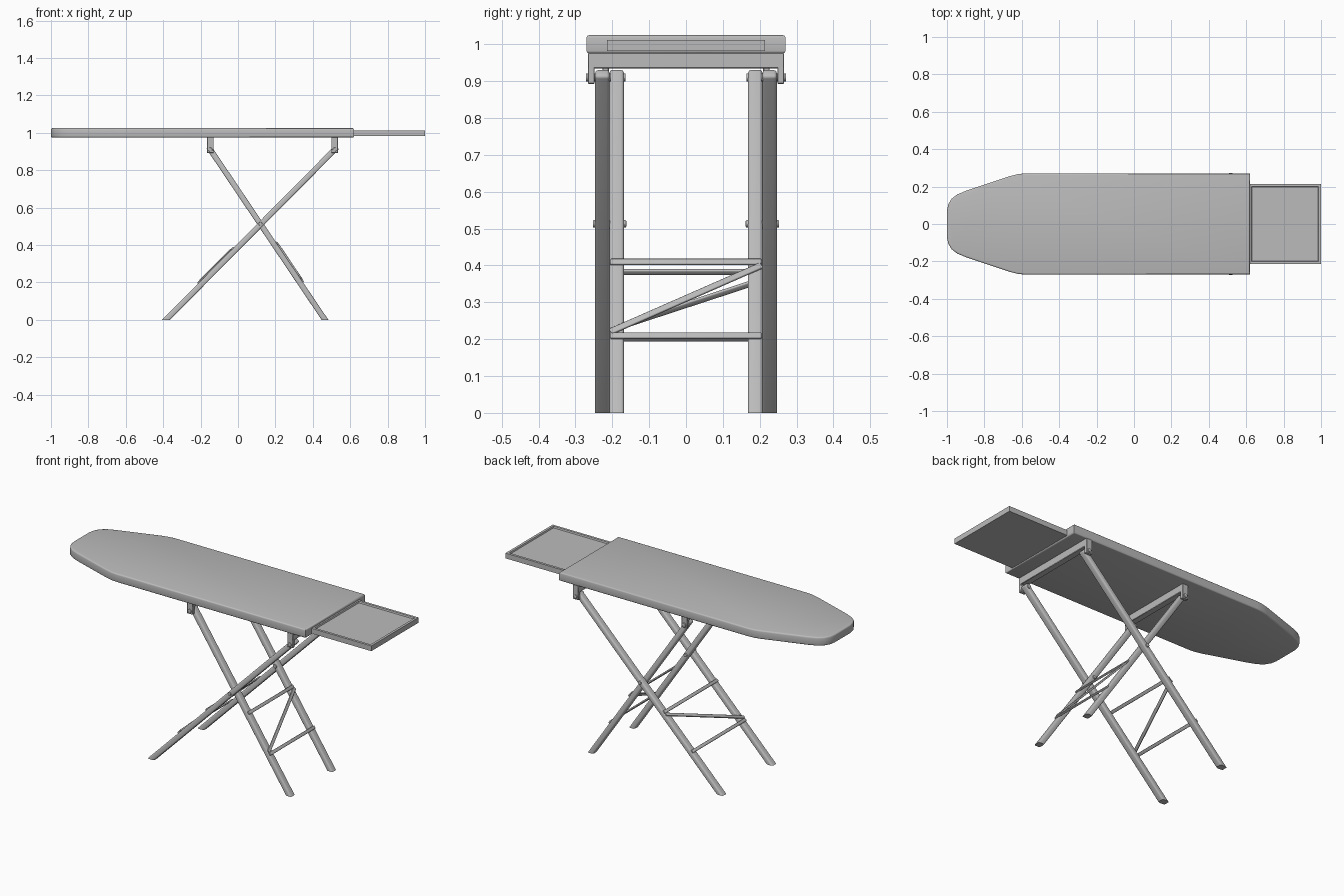
import bpy, bmesh, math
from mathutils import Vector, Matrix

default = bpy.data.objects.get("Cube")
if default:
    bpy.data.objects.remove(default, do_unlink=True)

GREY = (0.5, 0.5, 0.5, 1.0)
metal = bpy.data.materials.new("plain grey")
metal.use_nodes = True
metal.diffuse_color = GREY
metal.node_tree.nodes["Principled BSDF"].inputs["Base Color"].default_value = GREY


def finish(bm, name):
    """Turn a bmesh into a shaded, coloured object."""
    bmesh.ops.recalc_face_normals(bm, faces=bm.faces)
    mesh = bpy.data.meshes.new(name)
    bm.to_mesh(mesh)
    bm.free()
    obj = bpy.data.objects.new(name, mesh)
    bpy.context.collection.objects.link(obj)
    mesh.materials.append(metal)
    bpy.ops.object.select_all(action='DESELECT')
    obj.select_set(True)
    bpy.context.view_layer.objects.active = obj
    bpy.ops.object.shade_smooth_by_angle(angle=math.radians(40))
    return obj


def round_edges(bm, size, segments, edges=None):
    bmesh.ops.bevel(bm, geom=list(edges or bm.edges), offset=size, segments=segments,
                    profile=0.5, affect='EDGES', clamp_overlap=True)


def box(name, low, high, bevel=0.002):
    low, high = Vector(low), Vector(high)
    bm = bmesh.new()
    bmesh.ops.create_cube(bm, size=1)
    bmesh.ops.scale(bm, vec=high - low, verts=bm.verts)
    bmesh.ops.translate(bm, vec=(low + high) / 2, verts=bm.verts)
    round_edges(bm, bevel, 1)
    return finish(bm, name)


def bar(name, start, end, normal, width, thick, bevel, on_floor=False):
    """Rounded bar between two points; normal is the direction of its thickness."""
    start, end = Vector(start), Vector(end)
    along = (end - start).normalized()
    across = along.cross(normal).normalized()
    up = across.cross(along)
    bm = bmesh.new()
    bmesh.ops.create_cube(bm, size=1)
    bmesh.ops.scale(bm, vec=((end - start).length, width, thick), verts=bm.verts)
    round_edges(bm, bevel, 3)
    turn = Matrix((along, across, up)).transposed().to_4x4()
    bm.transform(Matrix.Translation((start + end) / 2) @ turn)
    if on_floor:
        bmesh.ops.bisect_plane(bm, geom=bm.verts[:] + bm.edges[:] + bm.faces[:],
                               plane_co=(0, 0, 0), plane_no=(0, 0, 1), clear_inner=True)
        bmesh.ops.holes_fill(bm, edges=[e for e in bm.edges if e.is_boundary], sides=0)
    return finish(bm, name)


def pin(name, x, z, y_low, y_high, radius):
    bm = bmesh.new()
    bmesh.ops.create_cone(bm, cap_ends=True, segments=16, radius1=radius, radius2=radius,
                          depth=y_high - y_low)
    caps = [e for e in bm.edges if abs(e.verts[0].co.z - e.verts[1].co.z) < 1e-5]
    round_edges(bm, radius * 0.25, 2, caps)
    bm.transform(Matrix.Translation((x, (y_low + y_high) / 2, z))
                 @ Matrix.Rotation(math.pi / 2, 4, 'X'))
    return finish(bm, name)


# Board: half outline mirrored, extruded and softened
half = [(0.62, 0.27), (-0.585, 0.27), (-0.62, 0.267), (-0.66, 0.257), (-0.9, 0.177),
        (-0.945, 0.158), (-0.975, 0.135), (-0.993, 0.105), (-1.0, 0.07)]
outline = half + [(x, -y) for x, y in reversed(half)]
bm = bmesh.new()
base = bm.faces.new([bm.verts.new((x, y, 0.975)) for x, y in outline])
top = bmesh.ops.extrude_face_region(bm, geom=[base])
bmesh.ops.translate(bm, vec=(0, 0, 0.05), verts=[v for v in top["geom"]
                                                 if isinstance(v, bmesh.types.BMVert)])
rims = [e for e in bm.edges if abs(e.verts[0].co.z - e.verts[1].co.z) < 1e-5]
round_edges(bm, 0.008, 3, rims)
finish(bm, "board")

# Iron tray: shallow rimmed plate at the square end
bm = bmesh.new()
bmesh.ops.create_cube(bm, size=1)
bmesh.ops.scale(bm, vec=(0.385, 0.43, 0.03), verts=bm.verts)
bmesh.ops.translate(bm, vec=(0.8075, 0, 0.997), verts=bm.verts)
bm.faces.ensure_lookup_table()
tray_top = max(bm.faces, key=lambda f: f.calc_center_median().z)
bmesh.ops.inset_region(bm, faces=[tray_top], thickness=0.02)
bmesh.ops.inset_region(bm, faces=[tray_top], thickness=0.004, depth=-0.008)
finish(bm, "iron_tray")

# Two leg frames: foot x, top x, leg centre y, bracket half width, rail heights, brace heights
PIN_Z = 0.91
frames = {
    "inner": (0.465, -0.148, 0.188, 0.227, (0.2, 0.4), (0.21, 0.39)),
    "outer": (-0.385, 0.517, 0.227, 0.266, (0.19, 0.37), (0.2, 0.36)),
}
for label, (foot_x, top_x, leg_y, reach, rails, brace) in frames.items():
    slope = Vector((top_x - foot_x, 0, PIN_Z))
    along = slope.normalized()
    # the upper face of the frame carries the rails
    normal = along.cross(Vector((0, 1, 0)))
    if normal.z < 0:
        normal = -normal

    def on_leg(z, y, lift=0.0):
        return Vector((foot_x, y, 0)) + slope * (z / PIN_Z) + normal * lift

    # Bracket beam under the board
    box(label + "_bracket_beam", (top_x - 0.018, -reach, 0.935), (top_x + 0.018, reach, 0.977))
    for side, where in ((-1, "front"), (1, "back")):
        tag = label + "_" + where
        y = side * leg_y
        bar(tag + "_leg", on_leg(0, y) - along * 0.06, on_leg(PIN_Z, y) + along * 0.018,
            normal, 0.039, 0.03, 0.008, on_floor=True)
        # Hanging tab and the pin through it
        ends = sorted((side * (reach - 0.018), side * reach))
        box(tag + "_bracket_tab", (top_x - 0.018, ends[0], 0.893),
            (top_x + 0.018, ends[1], 0.94))
        ends = sorted((side * (leg_y - 0.024), side * (reach + 0.006)))
        pin(tag + "_top_pin", top_x, PIN_Z, ends[0], ends[1], 0.011)

    # Two cross rails and a diagonal brace lying on the upper face
    span = leg_y + 0.017
    for z, where in zip(rails, ("lower", "upper")):
        bar(label + "_" + where + "_rail", on_leg(z, -span, 0.017), on_leg(z, span, 0.017),
            normal, 0.018, 0.009, 0.003)
    bar(label + "_brace", on_leg(brace[0], -span, 0.0185), on_leg(brace[1], span, 0.0185),
        normal, 0.018, 0.009, 0.003)

# Pivot pins where the frames cross
for side, where in ((-1, "front"), (1, "back")):
    ends = sorted((side * 0.162, side * 0.253))
    pin(where + "_pivot_pin", 0.12, 0.513, ends[0], ends[1], 0.01)
